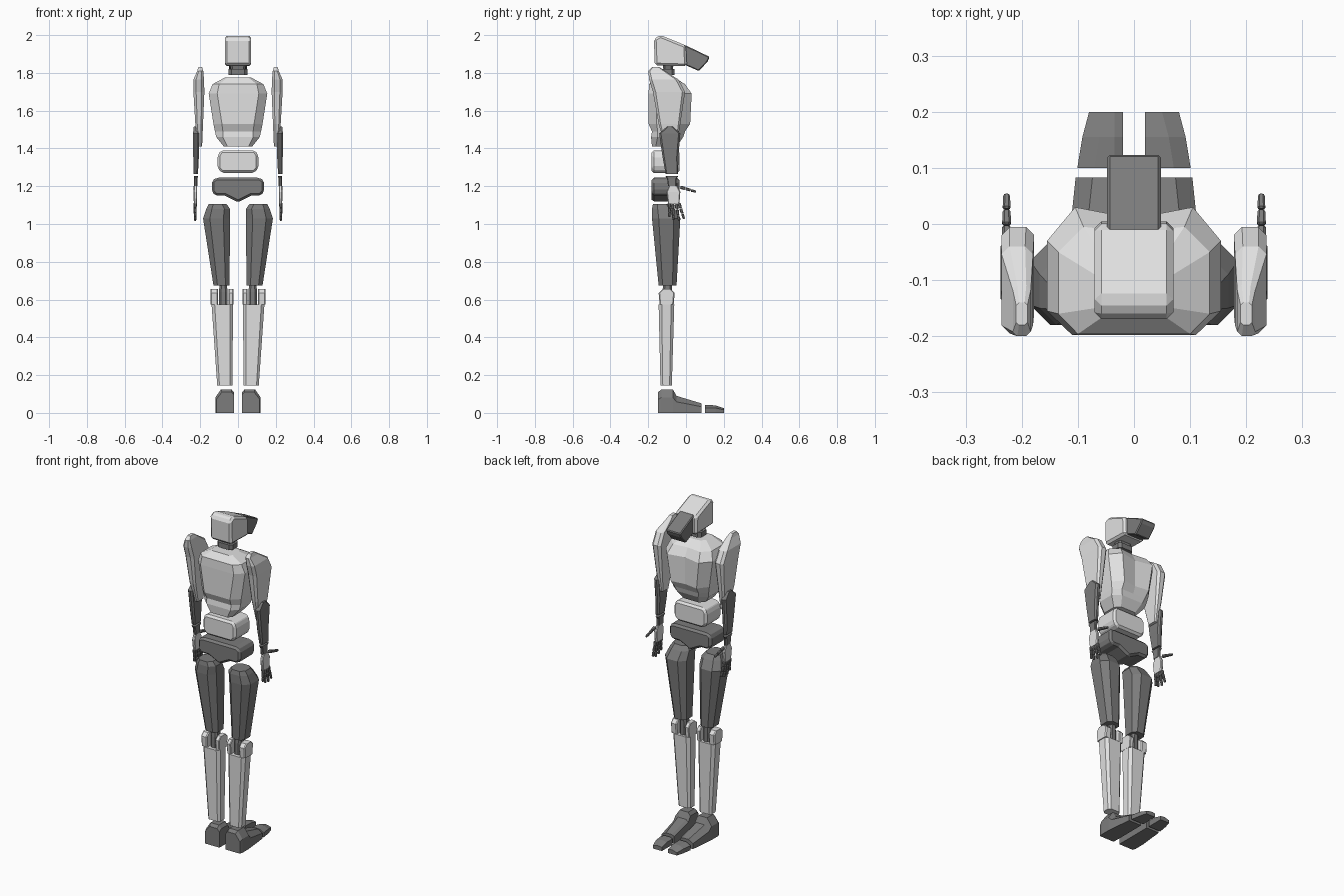
import bpy
import bmesh
from mathutils import Vector

cube = bpy.data.objects.get("Cube")
if cube:
    bpy.data.objects.remove(cube, do_unlink=True)


def material(name, value):
    mat = bpy.data.materials.new(name)
    mat.use_nodes = True
    colour = (value, value, value, 1)
    mat.diffuse_color = colour
    mat.node_tree.nodes["Principled BSDF"].inputs["Base Color"].default_value = colour
    return mat


LIGHT = material("light grey", 0.75)
DARK = material("dark grey", 0.2)


def loft(name, rings, mat, mirror=False, bevel=0):
    """Skin a row of equal rings, cap the ends, optionally mirror and bevel."""
    bm = bmesh.new()
    loops = [[bm.verts.new(p) for p in ring] for ring in rings]
    for a, b in zip(loops, loops[1:]):
        for i in range(len(a)):
            j = (i + 1) % len(a)
            bm.faces.new((a[i], a[j], b[j], b[i]))
    bm.faces.new(loops[0])
    bm.faces.new(loops[-1])
    bmesh.ops.recalc_face_normals(bm, faces=bm.faces)
    mesh = bpy.data.meshes.new(name)
    bm.to_mesh(mesh)
    bm.free()
    mesh.materials.append(mat)
    obj = bpy.data.objects.new(name, mesh)
    bpy.context.collection.objects.link(obj)
    if bevel:
        mod = obj.modifiers.new("Bevel", "BEVEL")
        mod.width = bevel
        mod.segments = 1
        mod.limit_method = "ANGLE"
    if mirror:
        mod = obj.modifiers.new("Mirror", "MIRROR")
        mod.use_mirror_merge = False
    return obj


def block(name, sections, mat, cut=0.25, mirror=True):
    """Limb from level sections (z, x0, x1, y0, y1) with cut corners."""
    rings = []
    for z, x0, x1, y0, y1 in sections:
        c = cut * min(x1 - x0, y1 - y0)
        rings.append([(x0 + c, y0, z), (x1 - c, y0, z), (x1, y0 + c, z), (x1, y1 - c, z),
                      (x1 - c, y1, z), (x0 + c, y1, z), (x0, y1 - c, z), (x0, y0 + c, z)])
    return loft(name, rings, mat, mirror)


def side_prism(name, profile, half, mat, bevel):
    """Side profile of (y, z) points drawn across the body."""
    return loft(name, [[(x, y, z) for y, z in profile] for x in (-half, half)], mat, bevel=bevel)


def bone(name, start, end, r0, r1):
    """Small tapered finger segment between two points."""
    a, b = Vector(start), Vector(end)
    d = (b - a).normalized()
    u, v = Vector((1, 0, 0)), d.cross(Vector((1, 0, 0)))
    spread = [(1, .5), (.5, 1), (-.5, 1), (-1, .5), (-1, -.5), (-.5, -1), (.5, -1), (1, -.5)]
    ring = lambda p, r: [p + u * s * r + v * t * r for s, t in spread]
    e = (b - a) * .12
    loft(name, [ring(a, r0 * .7), ring(a + e, r0), ring(b - e, r1), ring(b, r1 * .7)], DARK, True)


# Head and neck
side_prism("head", [(-.165, 1.84), (-.17, 1.98), (-.135, 2), (0, 1.945), (.005, 1.835)],
           .07, LIGHT, .012)
side_prism("face", [(-.02, 1.85), (-.02, 1.95), (0, 1.945), (.125, 1.885), (.115, 1.86),
                    (.068, 1.81), (0, 1.84)], .048, DARK, .005)
block("neck", [(1.79, -.05, .05, -.135, -.06), (1.82, -.05, .05, -.135, -.06)], DARK, .2, False)
block("upper_neck", [(1.82, -.038, .038, -.12, -.07), (1.85, -.045, .045, -.125, -.065)],
      DARK, .2, False)

# Chest: half outlines from the back corner round to the front centre
chest = {
    1.41: [(.055, -.18), (.075, -.16), (.075, -.08), (.05, -.05), (0, -.05)],
    1.46: [(.08, -.185), (.115, -.15), (.115, -.05), (.07, -.015), (0, -.015)],
    1.49: [(.08, -.18), (.122, -.15), (.122, -.04), (.08, -.005), (0, -.005)],
    1.53: [(.085, -.198), (.13, -.155), (.13, -.035), (.085, .022), (0, .01)],
    1.69: [(.11, -.198), (.155, -.155), (.155, -.03), (.105, .03), (0, .01)],
    1.74: [(.1, -.196), (.135, -.16), (.135, -.05), (.09, -.005), (0, -.015)],
    1.775: [(.055, -.165), (.07, -.15), (.07, -.09), (.05, -.065), (0, -.06)],
}
loft("chest", [[(x, y, z) for x, y in half] + [(-x, y, z) for x, y in reversed(half[:-1])]
               for z, half in chest.items()], LIGHT)

# Waist and pelvis
for name, outline, mat in (
    ("abdomen", [(.085, 1.27), (.108, 1.295), (.108, 1.365), (.09, 1.39)], LIGHT),
    ("pelvis", [(0, 1.115), (.07, 1.15), (.12, 1.15), (.138, 1.17), (.138, 1.23), (.115, 1.245)],
     DARK),
):
    outline = outline + [(-x, z) for x, z in reversed(outline) if x]
    loft(name, [[(x, y, z) for x, z in outline] for y in (-.182, -.035)], mat, bevel=.012)

# Legs
block("thigh", [(.675, .045, .13, -.145, -.05), (1.03, .042, .185, -.18, -.03),
                (1.08, .042, .168, -.18, -.06), (1.105, .06, .155, -.175, -.08)], DARK)
block("knee", [(.575, .055, .1, -.125, -.075), (.64, .055, .1, -.125, -.075),
               (.69, .06, .098, -.12, -.075)], DARK)
block("shin", [(.145, .03, .11, -.135, -.075), (.575, .026, .14, -.145, -.062)], LIGHT, .2)
for name, x0, x1 in (("inner_knee_guard", .025, .05), ("outer_knee_guard", .106, .145)):
    block(name, [(.575, x0, x1, -.14, -.065), (.635, x0, x1, -.145, -.06),
                 (.655, x0, x1, -.125, -.08)], LIGHT, .15)


def shoe(name, sections):
    """Foot piece from slices (y, outer x, height) with a sloped outer shoulder."""
    loft(name, [[(.02, y, 0), (x, y, 0), (x, y, h * .65), (x - .03, y, h), (.035, y, h),
                 (.02, y, h * .85)] for y, x, h in sections], DARK, True)


shoe("foot", [(-.147, .115, .11), (-.13, .12, .125), (-.07, .12, .125), (-.05, .118, .09),
              (.083, .104, .05)])
shoe("toes", [(.1, .101, .042), (.155, .092, .04), (.2, .08, .025)])

# Arms
block("upper_arm", [(1.41, .19, .212, -.11, -.05), (1.53, .185, .226, -.145, -.03),
                    (1.7, .178, .236, -.175, -.005), (1.765, .18, .236, -.195, -.04),
                    (1.81, .184, .216, -.2, -.11), (1.83, .19, .21, -.18, -.14)], LIGHT)
block("forearm", [(1.265, .212, .235, -.108, -.042), (1.36, .207, .237, -.125, -.04),
                  (1.48, .207, .238, -.142, -.03), (1.515, .215, .234, -.1, -.07)], DARK, .3)
block("wrist", [(1.2, .214, .232, -.095, -.05), (1.24, .214, .232, -.1, -.05),
                (1.255, .212, .234, -.11, -.04)], DARK)
block("palm", [(1.105, .217, .234, -.095, -.035), (1.17, .216, .235, -.103, -.03),
               (1.2, .217, .233, -.09, -.045)], LIGHT)

# Fingers and thumb, each in three joints
digits = [((-.088, 1.11), (-.088, 1.035)), ((-.07, 1.105), (-.066, 1.02)),
          ((-.052, 1.105), (-.036, 1.015)), ((-.037, 1.11), (-.01, 1.025)),
          ((-.03, 1.195), (.055, 1.17))]
for number, (root, tip) in enumerate(digits):
    label = "thumb" if number == 4 else f"finger_{number + 1}"
    root, tip = (Vector((.227, *p)) for p in (root, tip))
    for k in range(3):
        r = .009 - .001 * k
        bone(f"{label}_joint_{k + 1}", root.lerp(tip, k / 3), root.lerp(tip, (k + .92) / 3),
             r, r - .001)
